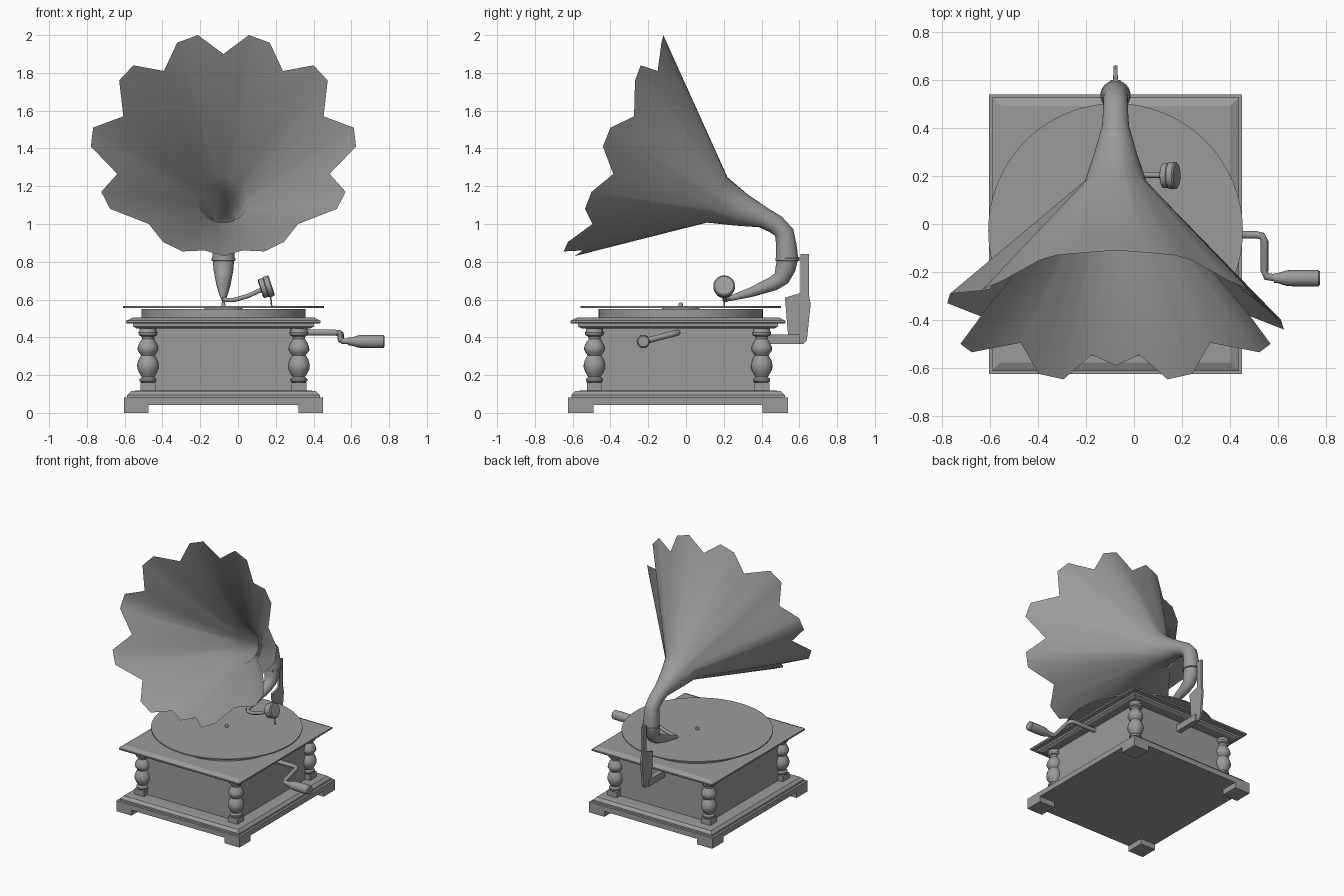
import bpy, bmesh, math
from mathutils import Vector, Matrix

if "Cube" in bpy.data.objects:
    bpy.data.objects.remove(bpy.data.objects["Cube"])

CX, CY = -0.077, -0.042   # centre of the cabinet
DISC_Y = -0.028           # centre of the turntable

grey = bpy.data.materials.new("plain grey")
grey.use_nodes = True
grey.diffuse_color = (0.33, 0.33, 0.33, 1)
grey.node_tree.nodes["Principled BSDF"].inputs["Base Color"].default_value = (0.33, 0.33, 0.33, 1)


def finish(name, bm, angle=None):
    """Turn a bmesh into a named object, smooth below the given angle."""
    bmesh.ops.recalc_face_normals(bm, faces=bm.faces)
    mesh = bpy.data.meshes.new(name)
    bm.to_mesh(mesh)
    bm.free()
    mesh.materials.append(grey)
    obj = bpy.data.objects.new(name, mesh)
    bpy.context.collection.objects.link(obj)
    if angle:
        bpy.ops.object.select_all(action="DESELECT")
        obj.select_set(True)
        bpy.context.view_layer.objects.active = obj
        bpy.ops.object.shade_smooth_by_angle(angle=math.radians(angle))
    return obj


def skin(bm, rings, caps=True):
    """Bridge a list of equal closed point rings."""
    rows = [[bm.verts.new(p) for p in ring] for ring in rings]
    n = len(rows[0])
    for a, b in zip(rows, rows[1:]):
        for i in range(n):
            j = (i + 1) % n
            bm.faces.new((a[i], a[j], b[j], b[i]))
    if caps:
        bm.faces.new(rows[0])
        bm.faces.new(rows[-1])


def rect(hx, hy, z):
    return [(CX + sx * hx, CY + sy * hy, z) for sx, sy in ((-1, -1), (1, -1), (1, 1), (-1, 1))]


def slab(name, levels):
    """Rectangular moulding from (half x, half y, z) levels."""
    bm = bmesh.new()
    skin(bm, [rect(*level) for level in levels])
    return finish(name, bm)


def box(bm, centre, size):
    m = Matrix.Translation(centre) @ Matrix.Diagonal((*size, 1))
    bmesh.ops.create_cube(bm, size=1, matrix=m)


def lathe(name, profile, matrix, sides=32, angle=35):
    """Turned solid from (radius, height) pairs."""
    bm = bmesh.new()
    turns = [math.tau * i / sides for i in range(sides)]
    skin(bm, [[matrix @ Vector((r * math.cos(t), r * math.sin(t), h)) for t in turns]
              for r, h in profile])
    return finish(name, bm, angle)


def hoop(y, z, r, up_y, up_z, sides=32):
    """Circle in the pipe's path; its first point lies along the up direction."""
    up = Vector((0, up_y, up_z)).normalized()
    return [Vector((CX, y, z)) + r * (math.cos(t) * up + math.sin(t) * Vector((1, 0, 0)))
            for t in (math.tau * i / sides for i in range(sides))]


def tube(name, points, radius):
    """Round rod along a path."""
    rings = []
    pts = [Vector(p) for p in points]
    for i, p in enumerate(pts):
        d = (pts[min(i + 1, len(pts) - 1)] - pts[max(i - 1, 0)]).normalized()
        side = d.cross(Vector((0, 0.3, 1))).normalized()
        other = side.cross(d)
        rings.append([p + radius * (math.cos(t) * side + math.sin(t) * other)
                      for t in (math.tau * k / 12 for k in range(12))])
    bm = bmesh.new()
    skin(bm, rings)
    return finish(name, bm, 50)


def at(x, y, z):
    return Matrix.Translation((x, y, z))


# Cabinet: base, mouldings, body and lid
slab("base_plate", [(0.527, 0.583, 0.042), (0.527, 0.583, 0.082)])
slab("base_moulding", [(0.51, 0.565, 0.082), (0.51, 0.565, 0.095),
                       (0.49, 0.545, 0.115), (0.46, 0.515, 0.118)])
slab("cabinet_body", [(0.40, 0.44, 0.118), (0.40, 0.44, 0.45)])
slab("lid_underside", [(0.46, 0.51, 0.447), (0.48, 0.53, 0.458), (0.48, 0.53, 0.472)])
slab("lid", [(0.51, 0.565, 0.472), (0.515, 0.57, 0.478), (0.515, 0.57, 0.488), (0.48, 0.535, 0.504)])

# Feet and turned corner columns
column = [(0.034, 0.16), (0.044, 0.168), (0.044, 0.18), (0.032, 0.19), (0.046, 0.212),
          (0.056, 0.235), (0.057, 0.255), (0.05, 0.28), (0.036, 0.305), (0.047, 0.32),
          (0.055, 0.335), (0.053, 0.352), (0.042, 0.375), (0.031, 0.392), (0.034, 0.405),
          (0.048, 0.412), (0.05, 0.425), (0.044, 0.434), (0.044, 0.45)]
feet, blocks = bmesh.new(), bmesh.new()
for sx in (-1, 1):
    for sy in (-1, 1):
        box(feet, (CX + sx * 0.462, CY + sy * 0.515, 0.021), (0.13, 0.136, 0.042))
        x, y = CX + sx * 0.40, CY + sy * 0.443
        box(blocks, (x, y, 0.139), (0.08, 0.08, 0.042))
        label = ("right" if sx < 0 else "left") + ("_front" if sy < 0 else "_back")
        lathe("column_" + label, column, at(x, y, 0), 20)
finish("feet", feet)
finish("column_blocks", blocks)

# Turntable, record and spindle
centre = at(CX, DISC_Y, 0)
lathe("turntable", [(0.435, 0.504), (0.435, 0.55)], centre, 64)
lathe("record", [(0.531, 0.556), (0.531, 0.565)], centre, 96)
lathe("record_support", [(0.1, 0.55), (0.1, 0.556)], centre)
lathe("spindle", [(0.011, 0.565), (0.011, 0.578), (0.006, 0.585)], centre, 12)

# Horn: half of the petalled rim, from the top notch down to the bottom tip
half = [(0, -0.11, 1.90), (0.135, -0.12, 2.0), (0.245, -0.13, 1.96), (0.315, -0.15, 1.81),
        (0.477, -0.24, 1.84), (0.552, -0.27, 1.76), (0.53, -0.275, 1.57),
        (0.69, -0.40, 1.51), (0.702, -0.44, 1.41), (0.562, -0.385, 1.265),
        (0.647, -0.50, 1.17), (0.6, -0.535, 1.08), (0.395, -0.495, 1.0),
        (0.32, -0.625, 0.905), (0.217, -0.648, 0.855), (0.1, -0.546, 0.86), (0, -0.59, 0.83)]
rim = [Vector((CX + u, y, z)) for u, y, z in half]
# The outermost petal on the right side is bent back a little
rim += [Vector((CX - u, y + (0.11 if u > 0.68 else 0), z)) for u, y, z in half[-2:0:-1]]
bm = bmesh.new()
skin(bm, [rim,
          hoop(0.165, 1.128, 0.132, 0.11, 0.245),
          hoop(0.29, 1.075, 0.09, 0.10, 0.235),
          hoop(0.41, 1.033, 0.056, 0.05, 0.1),
          hoop(0.475, 0.998, 0.052, 0.08, 0.1),
          hoop(0.52, 0.955, 0.051, 0.1, 0.035),
          hoop(0.531, 0.89, 0.054, 1, 0.05),
          hoop(0.535, 0.815, 0.06, 1, 0)], caps=False)
finish("horn", bm, 60)

# Collar and tapering tone arm
lathe("horn_collar", [(0.058, 0), (0.063, 0.003), (0.063, 0.014), (0.058, 0.017)],
      at(CX, 0.537, 0.803))
bm = bmesh.new()
skin(bm, [hoop(0.537, 0.81, 0.056, 1, 0), hoop(0.526, 0.76, 0.053, 1, -0.2),
          hoop(0.505, 0.712, 0.044, 0.8, -0.6), hoop(0.46, 0.683, 0.038, 0.5, -0.87),
          hoop(0.34, 0.637, 0.025, 0.35, -0.93), hoop(0.22, 0.602, 0.012, 0.3, -0.95)])
finish("tone_arm", bm, 50)
tube("sound_box_arm", [(CX, 0.23, 0.605), (-0.06, 0.21, 0.598), (-0.02, 0.204, 0.598),
                       (0.05, 0.204, 0.618), (0.125, 0.204, 0.652)], 0.012)

# Sound box and needle
tilt = Matrix.Rotation(math.radians(72), 4, "Y")
lathe("sound_box", [(0.04, -0.033), (0.052, -0.028), (0.052, -0.005), (0.057, 0), (0.057, 0.024),
                    (0.05, 0.03)], at(0.15, 0.202, 0.666) @ tilt)
tube("needle", [(0.172, 0.202, 0.625), (0.178, 0.202, 0.566)], 0.004)

# Flat bracket behind the cabinet that carries the horn
outline = [(0.607, 0.84), (0.65, 0.84), (0.65, 0.63), (0.66, 0.575), (0.64, 0.385), (0.62, 0.365),
           (0.39, 0.365), (0.39, 0.415), (0.54, 0.415), (0.524, 0.61), (0.607, 0.635)]
bm = bmesh.new()
skin(bm, [[(CX + dx, y, z) for y, z in outline] for dx in (-0.008, 0.008)])
finish("horn_bracket", bm)
bm = bmesh.new()
box(bm, (CX, 0.49, 0.39), (0.04, 0.22, 0.05))
box(bm, (CX, 0.604, 0.815), (0.02, 0.03, 0.018))
finish("bracket_mounts", bm)

# Crank with a turned handle
tube("crank", [(0.31, -0.045, 0.425), (0.51, -0.045, 0.425), (0.534, -0.05, 0.423),
               (0.544, -0.072, 0.418), (0.544, -0.195, 0.386), (0.552, -0.219, 0.38),
               (0.6, -0.226, 0.378)], 0.016)
lathe("crank_handle", [(0.02, 0), (0.02, 0.012), (0.033, 0.055), (0.035, 0.12), (0.034, 0.185), (0.028, 0.192)],
      at(0.584, -0.226, 0.378) @ Matrix.Rotation(math.radians(90), 4, "Y"), 20)
